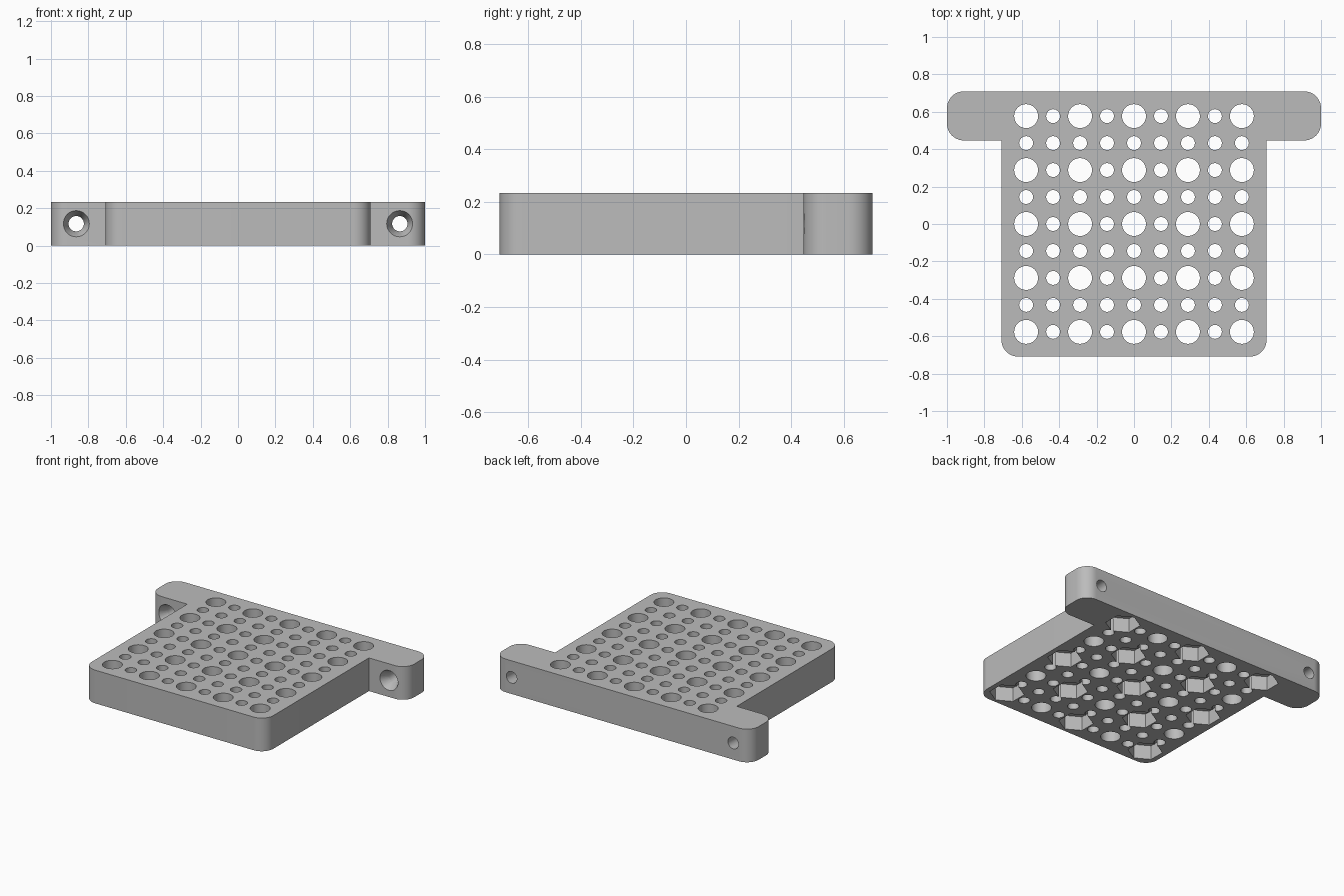
import bpy, bmesh
from math import pi, cos, sin, radians
from mathutils import Matrix

if "Cube" in bpy.data.objects:
    bpy.data.objects.remove(bpy.data.objects["Cube"], do_unlink=True)

HEIGHT = 0.234
PITCH = 0.1442
BODY = 0.709
EAR_Y = 0.447
CORNER = 0.09

grey = bpy.data.materials.new("light grey")
grey.use_nodes = True
grey.diffuse_color = (0.5, 0.5, 0.5, 1)
grey.node_tree.nodes["Principled BSDF"].inputs["Base Color"].default_value = (0.5, 0.5, 0.5, 1)


def add_object(name, bm):
    bmesh.ops.recalc_face_normals(bm, faces=bm.faces)
    mesh = bpy.data.meshes.new(name)
    bm.to_mesh(mesh)
    bm.free()
    mesh.materials.append(grey)
    obj = bpy.data.objects.new(name, mesh)
    bpy.context.collection.objects.link(obj)
    return obj


def arc(cx, cy, start, steps=12):
    """Quarter turn of a rounded corner."""
    return [(cx + CORNER * cos(start + pi / 2 * i / steps),
             cy + CORNER * sin(start + pi / 2 * i / steps)) for i in range(steps + 1)]


def add_cone(bm, sides, r_bottom, r_top, depth, matrix):
    bmesh.ops.create_cone(bm, cap_ends=True, segments=sides, radius1=r_bottom,
                          radius2=r_top, depth=depth, matrix=matrix)


# T-shaped plate with rounded corners, right half mirrored to the left
half = (arc(BODY - CORNER, -BODY + CORNER, -pi / 2)
        + [(BODY, EAR_Y)]
        + arc(1 - CORNER, EAR_Y + CORNER, -pi / 2)
        + arc(1 - CORNER, BODY - CORNER, 0))
outline = half + [(-x, y) for x, y in reversed(half)]
bm = bmesh.new()
base = bm.faces.new([bm.verts.new((x, y, 0)) for x, y in outline])
side = bmesh.ops.extrude_face_region(bm, geom=[base])
bmesh.ops.translate(bm, vec=(0, 0, HEIGHT),
                    verts=[v for v in side["geom"] if isinstance(v, bmesh.types.BMVert)])
plate = add_object("perforated_plate", bm)

# Through holes: large ones on every second row and column, small ones between
bm = bmesh.new()
for i in range(-4, 5):
    for j in range(-4, 5):
        large = i % 2 == 0 and j % 2 == 0
        r = 0.064 if large else 0.037
        add_cone(bm, 32, r, r, 1, Matrix.Translation((i * PITCH, j * PITCH, 0)))
holes = add_object("hole_cutter", bm)

# Hexagonal nut pockets under alternate large holes
bm = bmesh.new()
for i in range(-2, 3):
    for j in range(-2, 3):
        if (i + j) % 2 == 0:
            add_cone(bm, 6, 0.112, 0.112, 0.2,
                     Matrix.Translation((i * 2 * PITCH, j * 2 * PITCH, 0)))
pockets = add_object("nut_pocket_cutter", bm)

# Screw holes through the ears, and their countersinks on the front
turn = Matrix.Rotation(radians(-90), 4, "X")
bores, sinks = bmesh.new(), bmesh.new()
for x in (-0.865, 0.865):
    add_cone(bores, 32, 0.041, 0.041, 0.6, Matrix.Translation((x, 0.58, HEIGHT / 2)) @ turn)
    add_cone(sinks, 32, 0.0875, 0.035, 0.105, Matrix.Translation((x, EAR_Y + 0.0175, HEIGHT / 2)) @ turn)
cutters = [holes, pockets, add_object("screw_bore_cutter", bores),
           add_object("countersink_cutter", sinks)]

for cutter in cutters:
    cutter.hide_render = True
    mod = plate.modifiers.new(cutter.name, "BOOLEAN")
    mod.operation = "DIFFERENCE"
    mod.solver = "EXACT"
    mod.object = cutter

# Bake the cuts, drop the cutters and smooth the round walls
bpy.context.view_layer.objects.active = plate
for obj in bpy.context.selected_objects:
    obj.select_set(False)
plate.select_set(True)
for mod in list(plate.modifiers):
    bpy.ops.object.modifier_apply(modifier=mod.name)
for cutter in cutters:
    bpy.data.objects.remove(cutter, do_unlink=True)
bpy.ops.object.shade_smooth_by_angle(angle=radians(30))
